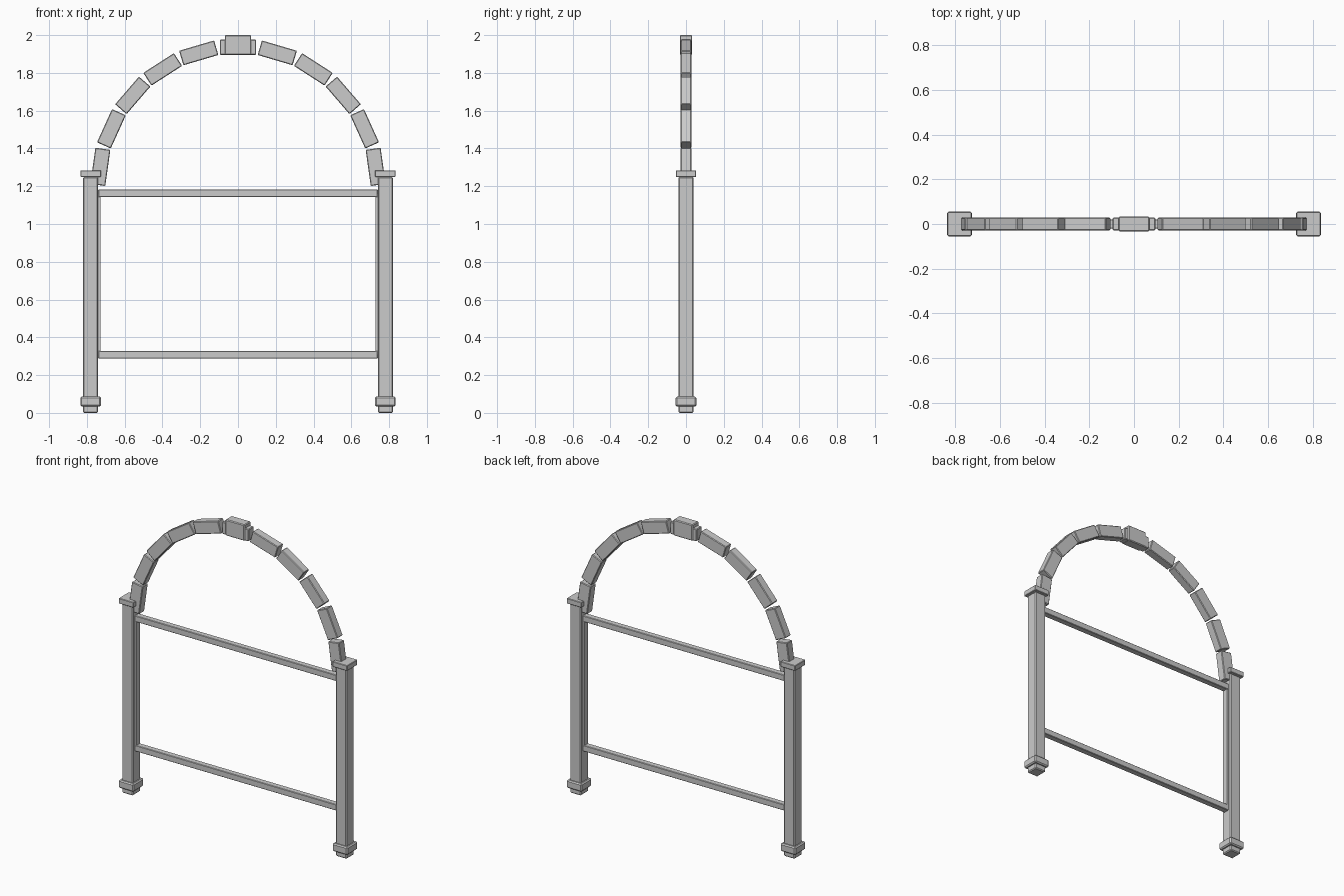
import bpy
from math import sin, cos, pi, radians

if "Cube" in bpy.data.objects:
    bpy.data.objects.remove(bpy.data.objects["Cube"])


def box(name, loc, size, bevel=0.0, rot_y=0.0):
    """Axis-sized box with an optional small chamfer."""
    bpy.ops.mesh.primitive_cube_add(size=1, location=loc)
    ob = bpy.context.object
    ob.name = name
    ob.scale = size
    bpy.ops.object.transform_apply(location=False, rotation=False, scale=True)
    ob.rotation_euler.y = rot_y
    if bevel:
        mod = ob.modifiers.new("chamfer", 'BEVEL')
        mod.width = bevel
        mod.segments = 1
    return ob


# Posts with collar, cap and thin inner stile on each side
for side, s in (("left", -1), ("right", 1)):
    box(f"{side}_post", (s * 0.78, 0, 0.63), (0.08, 0.08, 1.25), 0.006)
    box(f"{side}_post_collar", (s * 0.78, 0, 0.06), (0.11, 0.11, 0.052), 0.007)
    box(f"{side}_post_cap", (s * 0.78, 0, 1.267), (0.108, 0.108, 0.035), 0.003)
    box(f"{side}_stile", (s * 0.735, 0, 0.735), (0.014, 0.035, 0.85))

# Horizontal rails
for name, z in (("lower_rail", 0.308), ("upper_rail", 1.162)):
    box(name, (0, 0, z), (1.48, 0.04, 0.04), 0.003)

# Arch blocks spaced evenly around a circle
RADIUS, CENTRE_Z = 0.736, 1.2
for i in range(11):
    a = radians(8 + 16.4 * i)
    box(f"arch_block_{i + 1}",
        (RADIUS * cos(a), 0, CENTRE_Z + RADIUS * sin(a)),
        (0.193, 0.056, 0.08), 0.004, pi / 2 - a)

# Keystone over the middle block
box("keystone", (0, 0, 1.947), (0.14, 0.066, 0.106), 0.005)

# Bottom edge of posts sits at ground level
for side in ("left", "right"):
    bpy.data.objects[f"{side}_post"].location.z = 0.63 - 0.005
